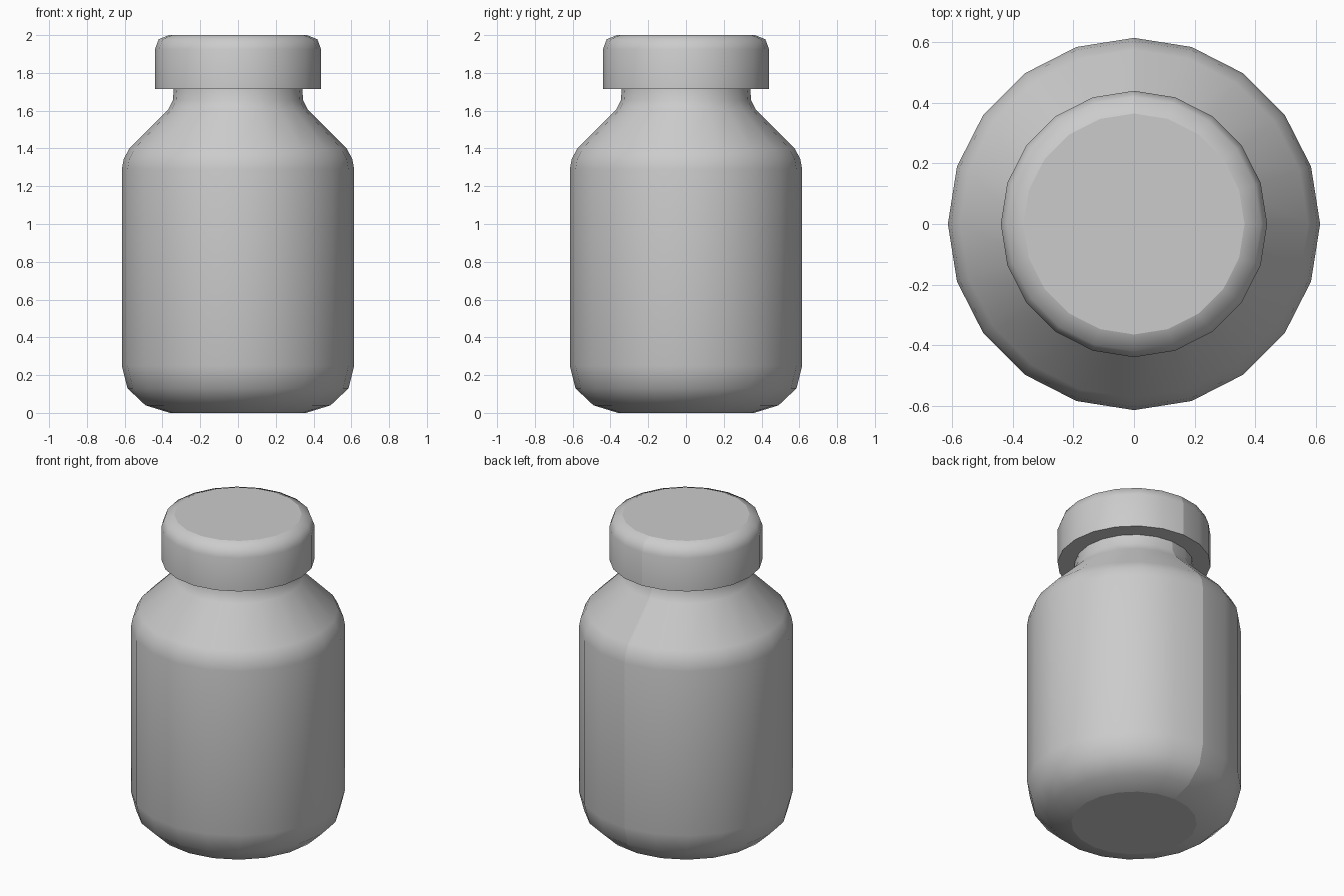
import bpy, bmesh, math

cube = bpy.data.objects.get("Cube")
if cube:
    bpy.data.objects.remove(cube, do_unlink=True)

SIDES = 20

grey = bpy.data.materials.new("plain_grey")
grey.use_nodes = True
colour = (0.6, 0.6, 0.6, 1)
grey.diffuse_color = colour
grey.node_tree.nodes["Principled BSDF"].inputs["Base Color"].default_value = colour


def lathe(name, profile):
    """Turn a (radius, height) profile round z, with flat discs closing both ends."""
    bm = bmesh.new()
    rings = []
    for radius, z in profile:
        ring = []
        for i in range(SIDES):
            a = math.tau * i / SIDES + math.pi / 2
            ring.append(bm.verts.new((radius * math.cos(a), radius * math.sin(a), z)))
        rings.append(ring)
    for low, high in zip(rings, rings[1:]):
        for i in range(SIDES):
            j = (i + 1) % SIDES
            bm.faces.new((low[i], low[j], high[j], high[i])).smooth = True
        # hard seam down the back
        bm.edges.get((low[0], high[0])).smooth = False
    # end discs with crisp rims
    for ring in (rings[0][::-1], rings[-1]):
        disc = bm.faces.new(ring)
        for edge in disc.edges:
            edge.smooth = False
    mesh = bpy.data.meshes.new(name)
    bm.to_mesh(mesh)
    bm.free()
    mesh.materials.append(grey)
    obj = bpy.data.objects.new(name, mesh)
    bpy.context.collection.objects.link(obj)
    return obj


# Bottle: rounded base, straight wall, sloping shoulder, short neck
lathe("bottle_body", [
    (0.36, 0), (0.49, 0.04), (0.585, 0.13), (0.615, 0.25),
    (0.615, 1.29), (0.605, 1.345), (0.575, 1.4),
    (0.37, 1.605), (0.345, 1.655), (0.34, 1.72),
])

# Lid with a rounded top edge
lathe("lid", [
    (0.44, 1.715), (0.44, 1.925), (0.42, 1.978), (0.365, 2),
])
